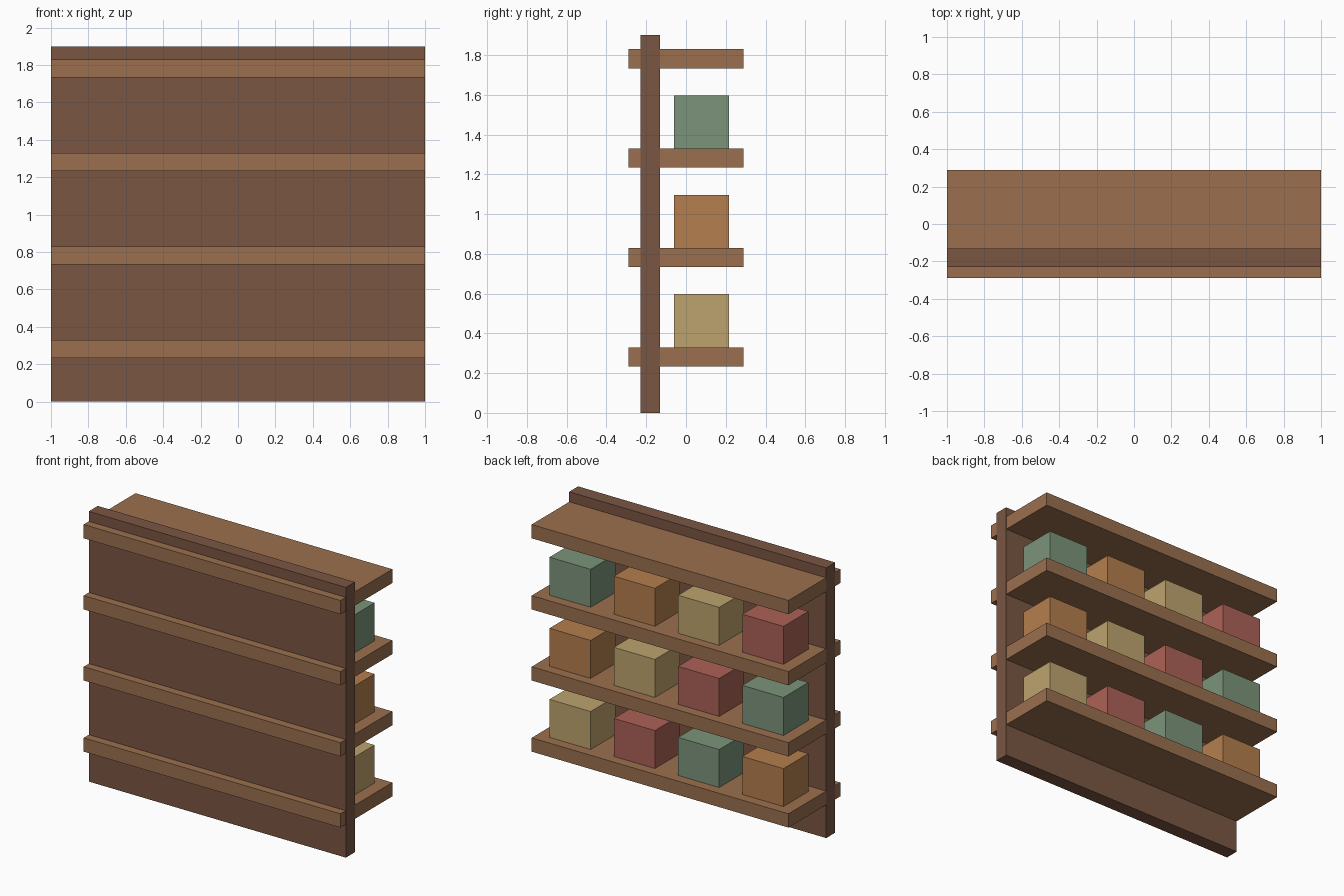
import bpy

if "Cube" in bpy.data.objects:
    bpy.data.objects.remove(bpy.data.objects["Cube"])


def linear(c):
    c /= 255
    return c / 12.92 if c <= 0.04045 else ((c + 0.055) / 1.055) ** 2.4


def material(name, r, g, b):
    m = bpy.data.materials.new(name)
    m.diffuse_color = (linear(r), linear(g), linear(b), 1)
    m.use_nodes = True
    m.node_tree.nodes["Principled BSDF"].inputs["Base Color"].default_value = m.diffuse_color
    return m


def box(name, x, y, z, mat):
    """Box spanning the given (low, high) ranges."""
    spans = (x, y, z)
    bpy.ops.mesh.primitive_cube_add(size=1, location=[(a + b) / 2 for a, b in spans])
    ob = bpy.context.object
    ob.name = name
    ob.scale = [b - a for a, b in spans]
    bpy.ops.object.transform_apply(location=False, rotation=False, scale=True)
    ob.data.materials.append(mat)
    return ob


dark_wood = material("dark wood", 122, 86, 66)
light_wood = material("light wood", 155, 112, 78)
crate_colours = [
    material("sage green", 124, 148, 122),
    material("orange", 181, 126, 78),
    material("straw yellow", 190, 164, 110),
    material("brick red", 172, 98, 87),
]

# Upright panel
box("panel", (-1, 1), (-0.23, -0.13), (0, 1.9), dark_wood)

# Shelves run through the panel, ends set in a hair to avoid coplanar faces
for level in range(4):
    z = 0.233 + 0.5 * level
    box(f"shelf_{level + 1}", (-0.999, 0.999), (-0.288, 0.288), (z, z + 0.097), light_wood)

# Crates on the lower three shelves, colours stepping along each row
for level in range(3):
    z = 0.33 + 0.5 * level
    for i in range(4):
        x = 0.75 - 0.5 * i
        box(f"crate_{level + 1}_{i + 1}", (x - 0.16, x + 0.16), (-0.06, 0.217),
            (z, z + 0.267), crate_colours[(i + 2 - level) % 4])
